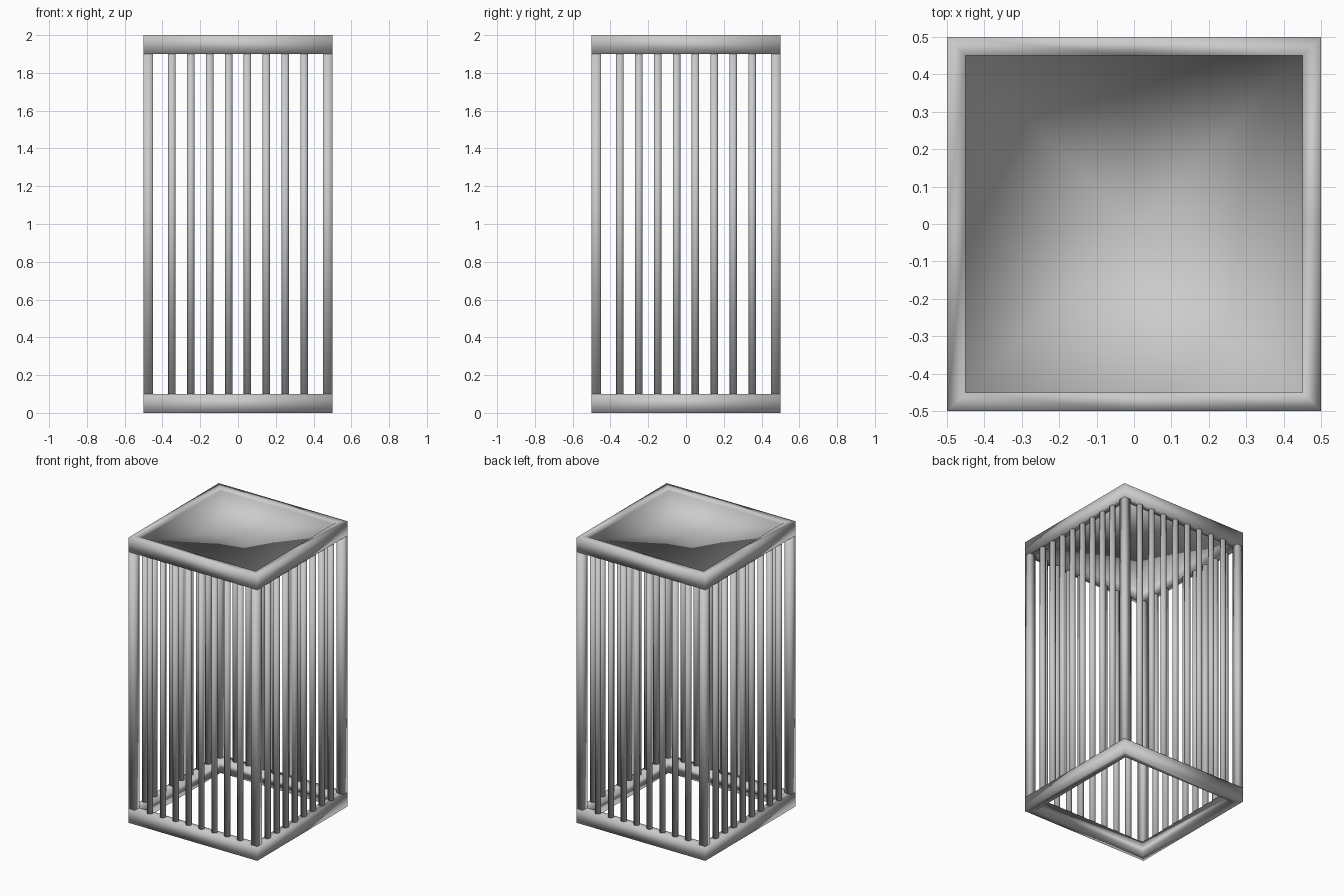
import bpy, bmesh

if "Cube" in bpy.data.objects:
    bpy.data.objects.remove(bpy.data.objects["Cube"])

HALF, T, H, RAIL = 0.5, 0.05, 2.0, 0.1
MID = HALF - T / 2
# Corners and side middles of a unit square, counter-clockwise
SQUARE = ((-1, -1), (0, -1), (1, -1), (1, 0), (1, 1), (0, 1), (-1, 1), (-1, 0))


def rail_ring(name, z0, z1, roof_z=None):
    """Mitred square ring of rails, optionally closed by a recessed roof panel."""
    outer, inner = HALF, HALF - T
    section = [(outer, z1), (outer, z0), (inner, z0), (inner, z1)]
    if roof_z is not None:
        section.insert(3, (inner, roof_z))
    points = SQUARE if roof_z is not None else SQUARE[::2]
    bm = bmesh.new()
    loops = [[bm.verts.new((r * x, r * y, z)) for x, y in points] for r, z in section]
    n = len(points)
    for k, a in enumerate(loops):
        b = loops[(k + 1) % len(loops)]
        for i in range(n):
            j = (i + 1) % n
            bm.faces.new((a[i], b[i], b[j], a[j]))
    if roof_z is not None:
        c = bm.verts.new((0, 0, roof_z))
        p = loops[3]
        for i in range(1, n, 2):
            bm.faces.new((c, p[i], p[(i + 1) % n], p[(i + 2) % n]))
    for f in bm.faces:
        f.smooth = True
    mesh = bpy.data.meshes.new(name)
    bm.to_mesh(mesh)
    bm.free()
    bpy.context.collection.objects.link(bpy.data.objects.new(name, mesh))


# Bottom rails, and top rails with the roof panel
rail_ring("bottom_rails", 0, RAIL)
rail_ring("top_rails_and_roof", H - RAIL, H, roof_z=H - 0.02)

# Corner posts between the rails
for sx in (-1, 1):
    for sy in (-1, 1):
        bpy.ops.mesh.primitive_cube_add(size=1, location=(sx * MID, sy * MID, H / 2))
        post = bpy.context.object
        post.name = "corner_post"
        post.scale = (T, T, H - 2 * RAIL)
        bpy.ops.object.transform_apply(location=False, rotation=False, scale=True)
        bpy.ops.object.shade_smooth()

# Round bars on all four sides
bpy.ops.mesh.primitive_cylinder_add(vertices=24, radius=0.02, depth=H - 2 * RAIL)
first = bpy.context.object
bpy.ops.object.shade_smooth()
bar_mesh = first.data
bpy.data.objects.remove(first)
for i in range(8):
    p = -0.35 + 0.1 * i
    for side, x, y in (("front", p, -MID), ("back", p, MID),
                       ("left", -MID, p), ("right", MID, p)):
        bar = bpy.data.objects.new(side + "_bar", bar_mesh)
        bar.location = (x, y, H / 2)
        bpy.context.collection.objects.link(bar)
